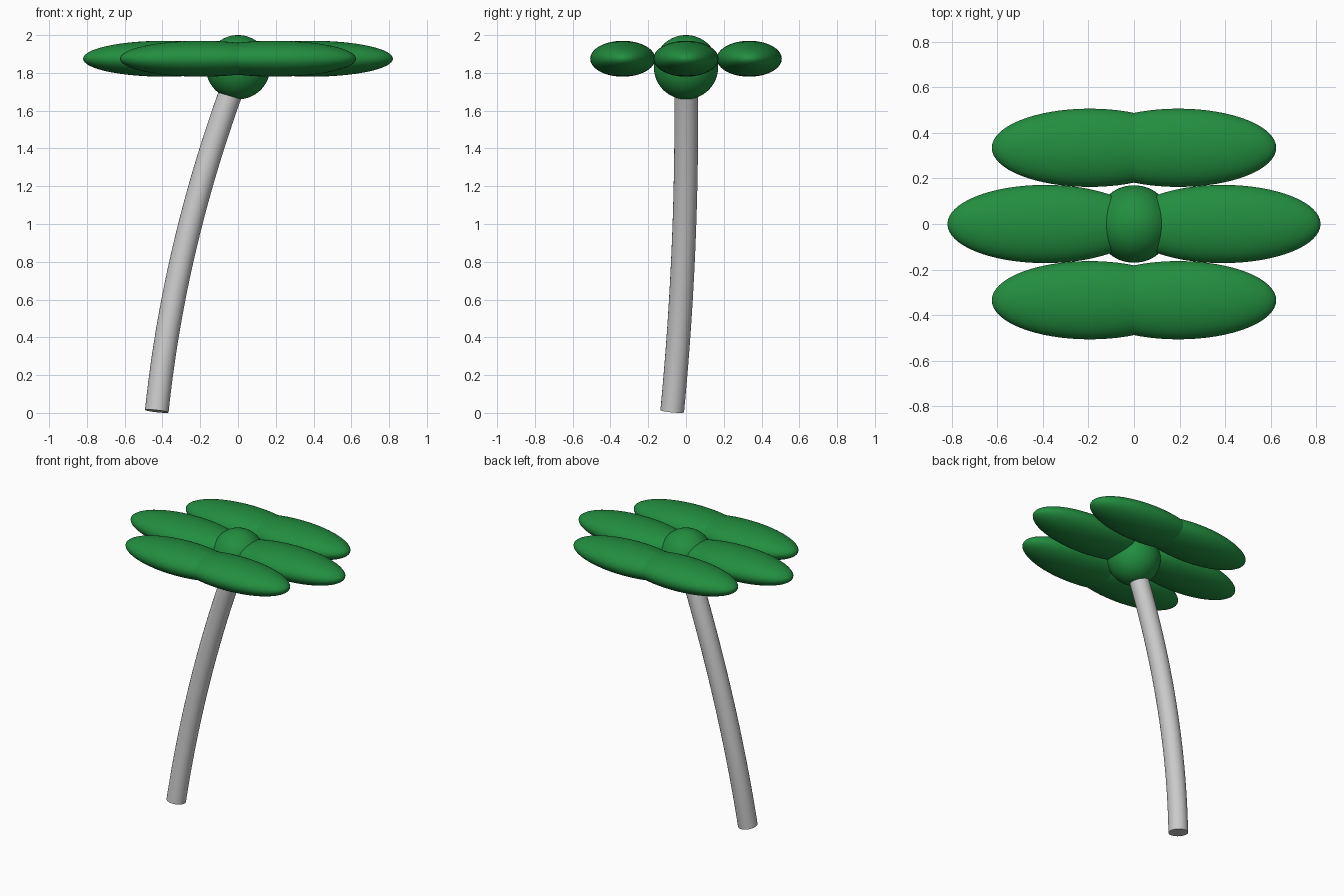
import bpy
from mathutils import Vector

cube = bpy.data.objects.get("Cube")
if cube:
    bpy.data.objects.remove(cube, do_unlink=True)


def make_material(name, rgb):
    mat = bpy.data.materials.new(name)
    mat.use_nodes = True
    mat.diffuse_color = (*rgb, 1)
    mat.node_tree.nodes["Principled BSDF"].inputs["Base Color"].default_value = (*rgb, 1)
    return mat


leaf_green = make_material("leaf green", (0.016, 0.27, 0.05))
trunk_grey = make_material("pale grey", (0.6, 0.6, 0.6))


def ellipsoid(name, centre, radii):
    bpy.ops.mesh.primitive_uv_sphere_add(segments=64, ring_count=32, radius=1, location=centre)
    obj = bpy.context.object
    obj.name = name
    obj.scale = radii
    bpy.ops.object.transform_apply(location=False, rotation=False, scale=True)
    bpy.ops.object.shade_smooth()
    obj.data.materials.append(leaf_green)
    return obj


# Crown centre
ellipsoid("crown_ball", (0, 0, 1.83), (0.17, 0.17, 0.17))

# Three rows of paired flat leaves; the middle pair sits further out
leaf_radii = (0.43, 0.172, 0.095)
for row, y, x in (("front", -0.335, 0.195), ("middle", 0, 0.39), ("back", 0.335, 0.195)):
    for side, sign in (("left", 1), ("right", -1)):
        ellipsoid(f"{row}_leaf_{side}", (sign * x, y, 1.875), leaf_radii)

# Curved trunk: a round tube swept along a gentle bend
start = Vector((-0.43, -0.073, 0.009))
slope = Vector((0.104, 0.096, 1))
bend = Vector((0.076, -0.031, 0))
curve = bpy.data.curves.new("trunk", "CURVE")
curve.dimensions = "3D"
curve.bevel_depth = 0.063
curve.bevel_resolution = 10
curve.use_fill_caps = True
steps = 24
spline = curve.splines.new("POLY")
spline.points.add(steps)
for i, point in enumerate(spline.points):
    t = 1.76 * i / steps
    point.co = (*(start + slope * t + bend * t * t), 1)
trunk = bpy.data.objects.new("trunk", curve)
bpy.context.collection.objects.link(trunk)
bpy.ops.object.select_all(action="DESELECT")
trunk.select_set(True)
bpy.context.view_layer.objects.active = trunk
bpy.ops.object.convert(target="MESH")
trunk = bpy.context.object
trunk.data.materials.clear()
trunk.data.materials.append(trunk_grey)
bpy.ops.object.shade_smooth_by_angle()
